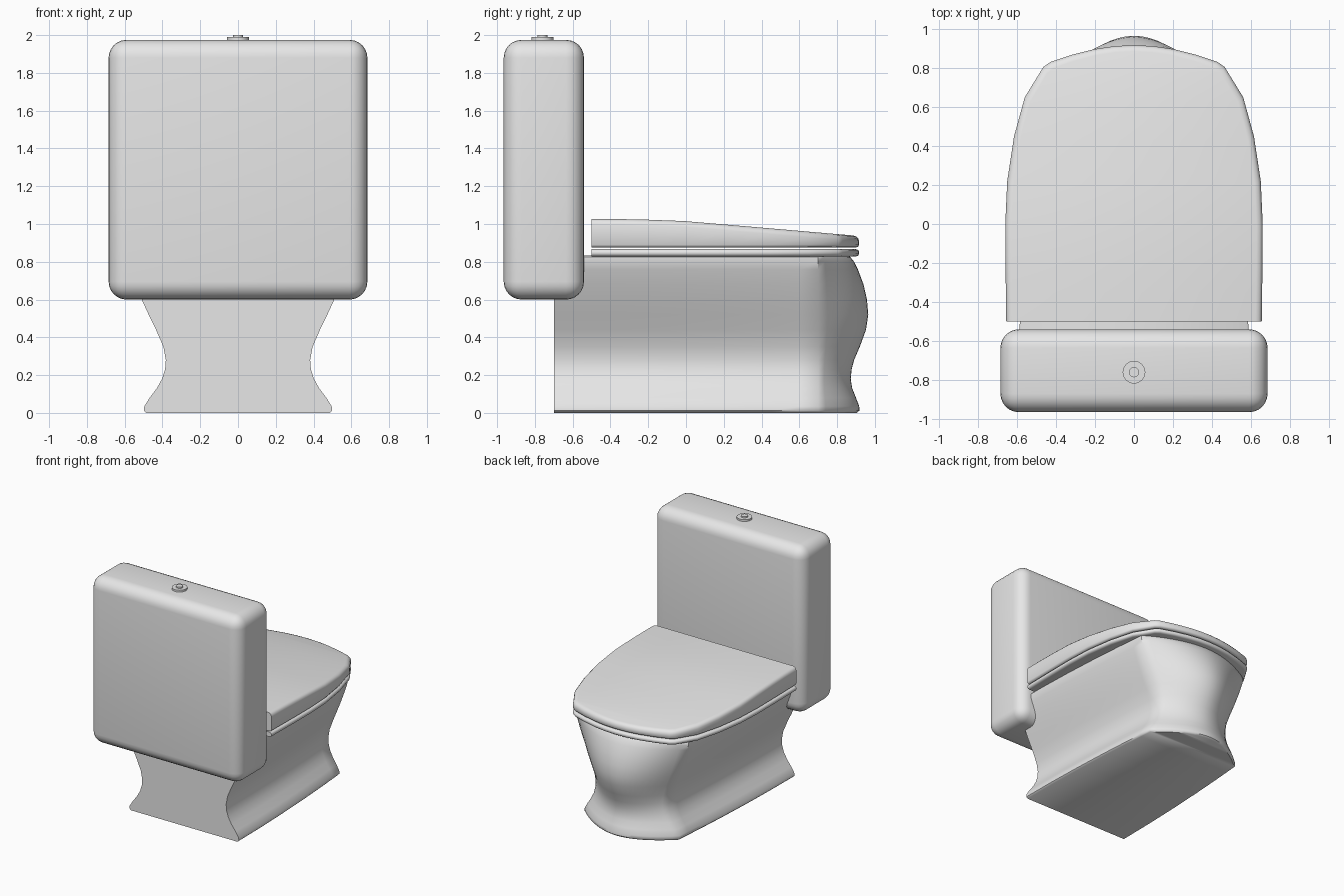
import bpy, bmesh, math

if "Cube" in bpy.data.objects:
    bpy.data.objects.remove(bpy.data.objects["Cube"])

mat = bpy.data.materials.new("light grey ceramic")
mat.diffuse_color = (0.8, 0.8, 0.8, 1)
mat.use_nodes = True
mat.node_tree.nodes["Principled BSDF"].inputs["Base Color"].default_value = mat.diffuse_color


def finish(ob, angle=48):
    ob.data.materials.clear()
    ob.data.materials.append(mat)
    bpy.ops.object.select_all(action='DESELECT')
    ob.select_set(True)
    bpy.context.view_layer.objects.active = ob
    bpy.ops.object.shade_smooth_by_angle(angle=math.radians(angle))


def ring(half, zf):
    """Mirror a half outline (back to front, ending on x=0) into a closed ring."""
    pts = half + [(-x, y) for x, y in reversed(half[:-1])]
    return [(x, y, zf(y)) for x, y in pts]


def loft(name, rings, angle=48):
    """Skin symmetric rings and close both ends with left-to-right strips."""
    bm = bmesh.new()
    rows = [[bm.verts.new(p) for p in r] for r in rings]
    n = len(rows[0])
    k = n // 2
    for a, b in zip(rows, rows[1:]):
        for i in range(n):
            j = (i + 1) % n
            bm.faces.new((a[i], a[j], b[j], b[i]))
    for r in (rows[0], rows[-1]):
        for i in range(k - 1):
            bm.faces.new((r[i], r[i + 1], r[n - 2 - i], r[n - 1 - i]))
        bm.faces.new((r[k - 1], r[k], r[k + 1]))
    bmesh.ops.recalc_face_normals(bm, faces=bm.faces)
    me = bpy.data.meshes.new(name)
    bm.to_mesh(me)
    bm.free()
    ob = bpy.data.objects.new(name, me)
    bpy.context.collection.objects.link(ob)
    finish(ob, angle)


# pedestal bowl: (height, half width, front reach)
profile = [(0, .485, .905), (.012, .498, .918), (.035, .496, .917), (.08, .468, .9),
           (.13, .43, .88), (.18, .402, .872), (.23, .386, .877), (.28, .382, .89),
           (.35, .395, .92), (.44, .434, .953), (.52, .473, .965), (.6, .51, .958),
           (.68, .545, .94), (.76, .576, .91), (.8, .588, .89), (.825, .588, .87),
           (.832, .578, .858)]


def bowl_half(w, front):
    half = []
    for y in (-.7, -.4, -.1, .2, .45, .6, .70):
        half.append((w * (1 - .13 * ((y + .7) / 1.4) ** 2), y))
    w2 = half[-1][0]
    for i in range(1, 11):
        s = 1 - i / 10
        half.append((w2 * s, front - (front - .70) * s ** 1.9))
    return half


loft("pedestal_bowl", [ring(bowl_half(w, f), lambda y, z=z: z) for z, w, f in profile])

# seat and lid share one outline
outline = [(.655, -.5), (.657, -.35), (.659, -.2), (.66, 0), (.65, .22), (.615, .45),
           (.56, .65), (.465, .805), (.43, .83), (.32, .867), (.2, .897), (.1, .912), (0, .917)]


def inset(d):
    return [(x * (1 - d / .66), -.5 + (y + .5) * (1 - d / 1.42)) for x, y in outline]


def lid_top(y):
    if y < 0:
        return 1.027 - .012 * ((y + .5) / .5) ** 2
    return 1.015 - .077 * y / .9


loft("seat", [ring(inset(d), lambda y, z=z: z) for d, z in
              ((.02, .828), (.006, .832), (0, .842), (0, .853), (.006, .863), (.02, .867))])
loft("lid", [ring(inset(d), lambda y, z=z: z) for d, z in
             ((.02, .875), (.006, .879), (0, .89))] +
     [ring(inset(d), lambda y, h=h: lid_top(y) - h) for d, h in
      ((0, .03), (.004, .016), (.014, .005), (.032, 0))])

# tank
bpy.ops.mesh.primitive_cube_add(size=1, location=(0, -.7525, 1.2875))
tank = bpy.context.object
tank.name = "tank"
tank.scale = (1.37, .425, 1.375)
bpy.ops.object.transform_apply(location=False, rotation=False, scale=True)
bev = tank.modifiers.new("round", 'BEVEL')
bev.width = .095
bev.segments = 6
bpy.ops.object.modifier_apply(modifier="round")
finish(tank)

# flush button: flat disc with a small raised centre
for name, r, z0, z1 in (("button_ring", .058, 1.96, 1.99), ("button_centre", .026, 1.97, 2.0)):
    bpy.ops.mesh.primitive_cylinder_add(vertices=32, radius=r, depth=z1 - z0,
                                        location=(0, -.76, (z0 + z1) / 2))
    ob = bpy.context.object
    ob.name = name
    finish(ob, 30)
